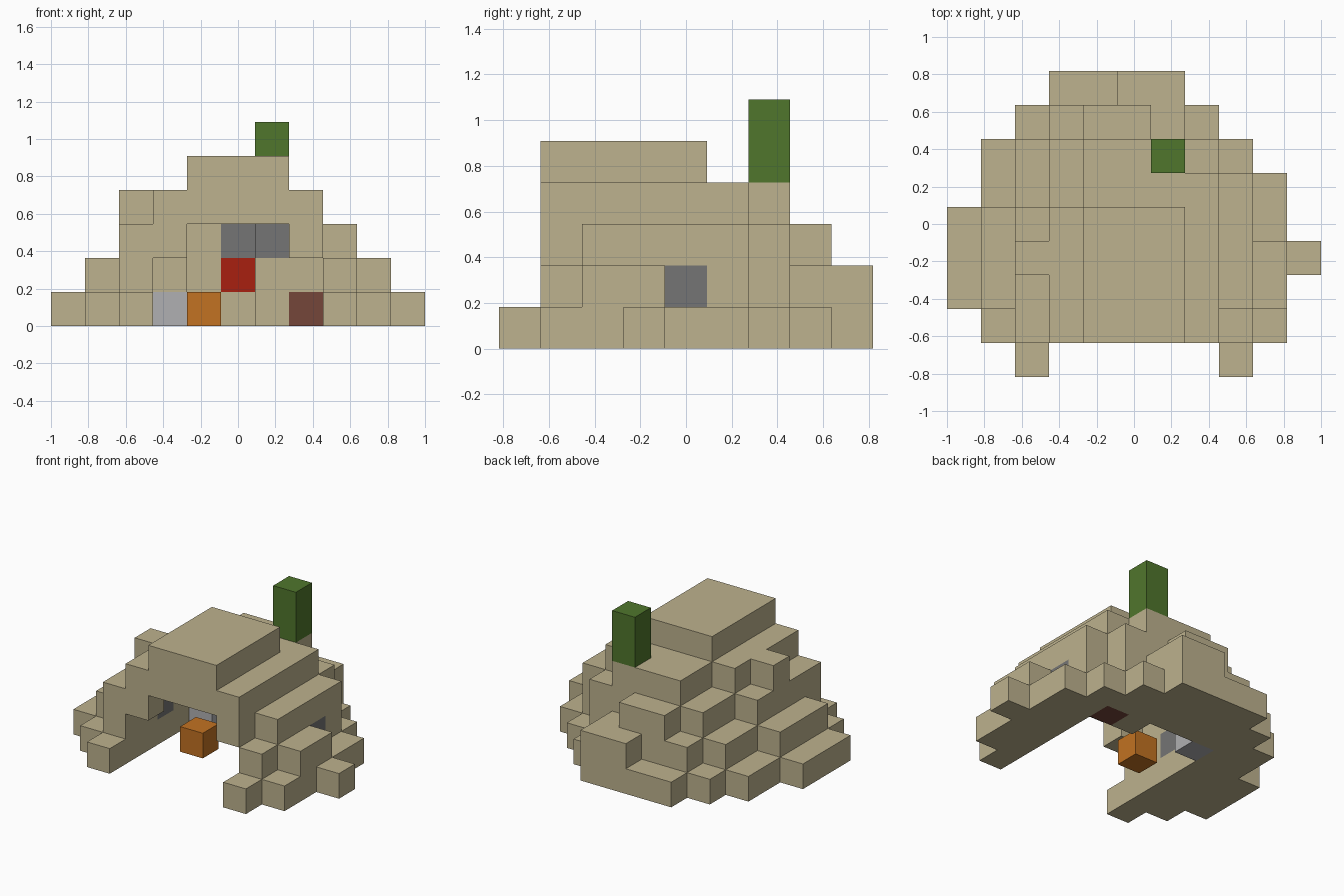
import bpy
import bmesh
from mathutils import Vector

cube = bpy.data.objects.get("Cube")
if cube:
    bpy.data.objects.remove(cube, do_unlink=True)

CELL = 2 / 11
ORIGIN = Vector((-1, -4.5 * CELL, 0))


def material(name, rgb):
    """Flat colour from 8-bit sRGB, stored as linear."""
    lin = [((c / 255 + 0.055) / 1.055) ** 2.4 for c in rgb]
    mat = bpy.data.materials.new(name)
    mat.use_nodes = True
    mat.diffuse_color = (*lin, 1)
    bsdf = mat.node_tree.nodes["Principled BSDF"]
    bsdf.inputs["Base Color"].default_value = (*lin, 1)
    bsdf.inputs["Roughness"].default_value = 0.9
    return mat


def cells(xs, ys, zs):
    """All grid cells in an inclusive box; each range is a pair or one index."""
    def span(r):
        return range(r, r + 1) if isinstance(r, int) else range(r[0], r[1] + 1)
    return {(x, y, z) for x in span(xs) for y in span(ys) for z in span(zs)}


def build(name, own, solid, mat):
    """Mesh the sides of the cells that touch no other solid cell."""
    bm = bmesh.new()
    for cell in own:
        centre = Vector(cell) + Vector((0.5, 0.5, 0.5))
        for axis in range(3):
            for sign in (-1, 1):
                n = Vector((0, 0, 0))
                n[axis] = sign
                if tuple(int(a + b) for a, b in zip(cell, n)) in solid:
                    continue
                u = Vector((0, 0, 0))
                u[(axis + 1) % 3] = 0.5
                v = n.cross(u)
                mid = centre + n / 2
                ring = (mid - u - v, mid + u - v, mid + u + v, mid - u + v)
                bm.faces.new([bm.verts.new(ORIGIN + p * CELL) for p in ring])
    bmesh.ops.remove_doubles(bm, verts=bm.verts[:], dist=0.001)
    bmesh.ops.dissolve_limit(bm, angle_limit=0.01, verts=bm.verts[:],
                             edges=bm.edges[:], delimit={'NORMAL'})
    mesh = bpy.data.meshes.new(name)
    bm.to_mesh(mesh)
    bm.free()
    mesh.materials.append(mat)
    obj = bpy.data.objects.new(name, mesh)
    bpy.context.collection.objects.link(obj)


sand = material("sand", (189, 178, 142))
green = material("cactus green", (80, 118, 44))
orange = material("orange wood", (194, 114, 34))
red = material("red", (168, 32, 16))
grey = material("window grey", (117, 117, 117))
pale = material("pale grey", (176, 176, 178))
brown = material("brown", (117, 70, 58))

# Stepped mound, one list of (x range, y range) plates per layer
layers = [
    [((3, 6), 8), ((2, 7), 7), ((1, 8), 6), ((1, 9), (1, 5)),
     (0, (2, 4)), (10, 3), (2, 0), (8, 0)],
    [((5, 6), 8), ((3, 6), 7), ((2, 7), (1, 6)), (8, (1, 5)),
     (1, (2, 4)), (9, (2, 3))],
    [((4, 5), 7), ((3, 7), (5, 6)), ((2, 7), (1, 4)), (8, (2, 5))],
    [((4, 6), 6), ((4, 7), 5), ((3, 7), (1, 4)), (2, 3)],
    [((4, 6), (1, 4))],
]
mound = set()
for z, plates in enumerate(layers):
    for xs, ys in plates:
        mound |= cells(xs, ys, z)

# Hollow room with an arched doorway
mound -= cells((3, 7), (1, 4), (0, 1)) | cells((4, 5), 5, (0, 2))
mound -= cells((3, 7), (2, 4), 2) | cells((4, 6), 1, 2)
mound -= cells((4, 6), (2, 4), 3)

# Coloured blocks
parts = [
    ("cactus", cells(6, 6, (4, 5)), green),
    ("table_block", cells(4, 3, 0), orange),
    ("wall_panel", cells(5, 6, 1), red),
    ("stove_block", cells(3, 5, 0), pale),
    ("chest_block", cells(7, 5, 0), brown),
    ("right_window", cells(2, 3, 1), grey),
    ("left_window", cells(8, 4, 1), grey),
    ("back_window_outer", cells(5, 6, 2), grey),
    ("back_window_inner", cells(6, 5, 2), grey),
]
solid = set(mound)
for name, own, mat in parts:
    mound -= own
    solid |= own

build("mound", mound, solid, sand)
for name, own, mat in parts:
    build(name, own, solid, mat)
